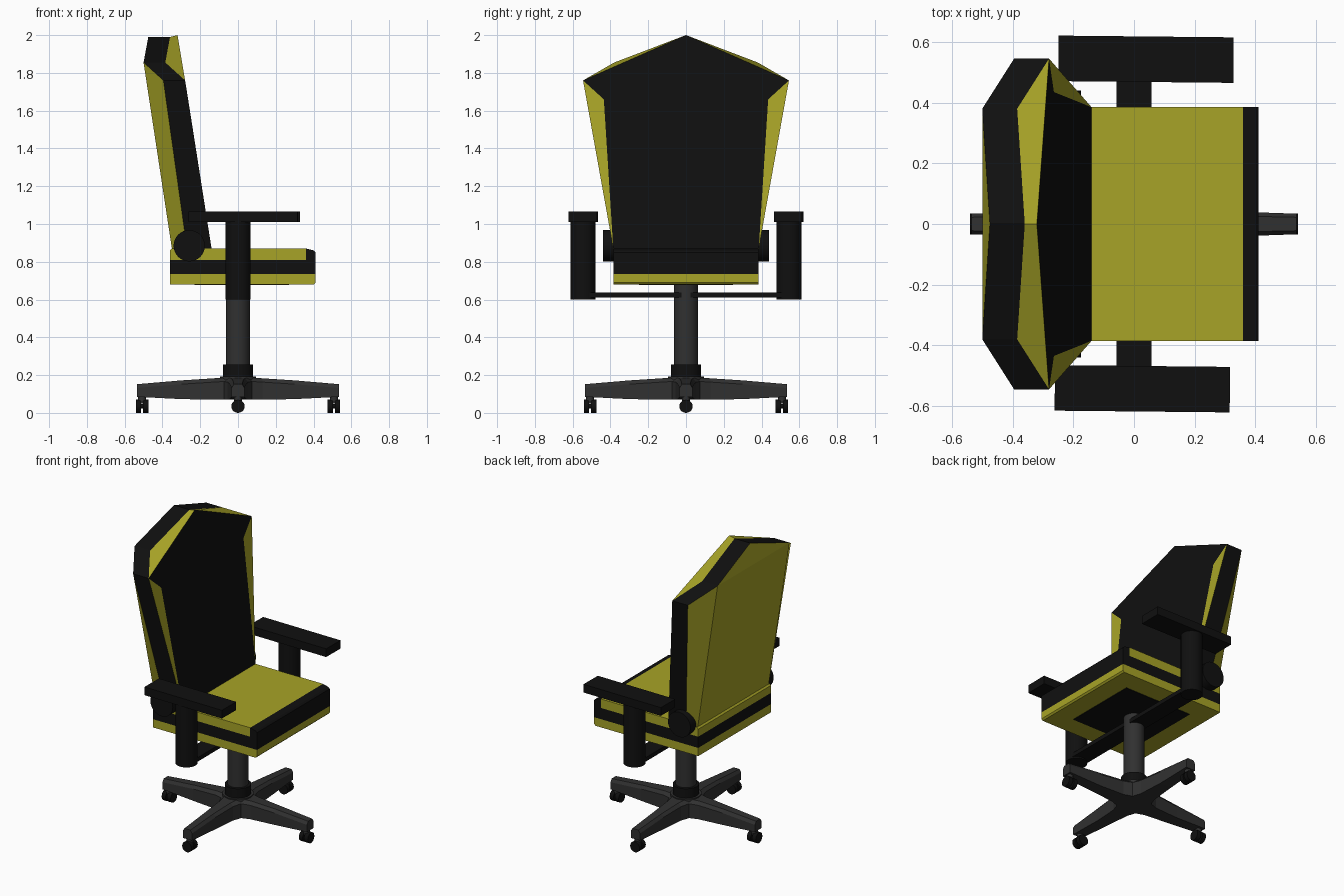
import bpy, bmesh, math
from mathutils import Matrix, Vector

if "Cube" in bpy.data.objects:
    bpy.data.objects.remove(bpy.data.objects["Cube"])


def material(name, rgb):
    m = bpy.data.materials.new(name)
    m.diffuse_color = (*rgb, 1)
    m.use_nodes = True
    m.node_tree.nodes["Principled BSDF"].inputs["Base Color"].default_value = m.diffuse_color
    return m


YELLOW = material("yellow", (0.39, 0.37, 0.02))
BLACK = material("black", (0.005, 0.005, 0.005))
GREY = material("dark_grey", (0.03, 0.03, 0.03))


def finish(name, bm, *mats):
    bmesh.ops.recalc_face_normals(bm, faces=bm.faces)
    me = bpy.data.meshes.new(name)
    bm.to_mesh(me)
    bm.free()
    for m in mats:
        me.materials.append(m)
    ob = bpy.data.objects.new(name, me)
    bpy.context.collection.objects.link(ob)
    return ob


def box(name, lo, hi, mat, turn=0):
    bm = bmesh.new()
    lo, hi = Vector(lo), Vector(hi)
    bmesh.ops.create_cube(bm, size=1, matrix=Matrix.Diagonal((*(hi - lo), 1)))
    ob = finish(name, bm, mat)
    ob.location = (lo + hi) / 2
    ob.rotation_euler.z = turn
    return ob


def cylinder(name, a, b, r, mat, sides=32):
    a, b = Vector(a), Vector(b)
    d = b - a
    bm = bmesh.new()
    bmesh.ops.create_cone(bm, cap_ends=True, segments=sides, radius1=r, radius2=r, depth=d.length)
    ob = finish(name, bm, mat)
    ob.location = (a + b) / 2
    ob.rotation_euler = d.to_track_quat('Z', 'Y').to_euler()
    for p in ob.data.polygons:
        p.use_smooth = len(p.vertices) == 4
    return ob


def prism(name, profile, half, mat):
    """Extrude an x-z profile across the chair's width."""
    bm = bmesh.new()
    f = bm.faces.new([bm.verts.new((x, -half, z)) for x, z in profile])
    ext = bmesh.ops.extrude_face_region(bm, geom=[f])["geom"]
    bmesh.ops.translate(bm, vec=(0, 2 * half, 0), verts=[v for v in ext if isinstance(v, bmesh.types.BMVert)])
    return finish(name, bm, mat)


# Layered seat cushion with a black front nose
prism("seat_base", [(-.36, .68), (.40, .68), (.41, .69), (.41, .735), (-.36, .735)], .385, YELLOW)
prism("seat_band", [(-.36, .735), (.41, .735), (.41, .81), (-.36, .81)], .385, BLACK)
prism("seat_cushion", [(-.36, .81), (.36, .81), (.36, .87), (-.35, .87), (-.36, .86)], .385, YELLOW)
prism("seat_nose", [(.36, .81), (.41, .81), (.41, .85), (.40, .86), (.36, .87)], .385, BLACK)
box("seat_underplate", (-.23, -.25, .676), (.27, .25, .69), BLACK)

# Faceted backrest: one half described, the other mirrored
pts = {
    "A": (-.385, .38, 1.855), "B": (-.50, .38, 1.855), "C": (-.36, 0, 1.99), "D": (-.475, 0, 1.99),
    "E": (-.395, .545, 1.76), "F": (-.28, .545, 1.76), "G": (-.32, 0, 2.0), "I": (-.264, .435, 1.66),
    "K": (-.14, .385, .87), "J": (-.27, .385, .87), "L": (-.35, .375, .87),
    "k": (-.14, 0, .87), "j": (-.27, 0, .87), "l": (-.35, 0, .87), "b": (-.50, 0, 1.855),
}
faces = [("GFIKk", 1), ("FIK", 0), ("AFGC", 0), ("ABEF", 1), ("ABDC", 1), ("FEJK", 1),
         ("EBLJ", 0), ("BbD", 0), ("BLlb", 0), ("KJLljk", 1)]
bm = bmesh.new()
v = {k: bm.verts.new(p) for k, p in pts.items()}
for loop, slot in faces:
    bm.faces.new([v[c] for c in loop]).material_index = slot
dup = bmesh.ops.duplicate(bm, geom=bm.verts[:] + bm.edges[:] + bm.faces[:])["geom"]
for e in dup:
    if isinstance(e, bmesh.types.BMVert):
        e.co.y *= -1
bmesh.ops.remove_doubles(bm, verts=bm.verts, dist=1e-4)
finish("backrest", bm, YELLOW, BLACK)
cylinder("backrest_hinge", (-.258, -.44, .885), (-.258, .44, .885), .083, BLACK)

# Armrests and their crossbar
for side, s in (("left", 1), ("right", -1)):
    cylinder(side + "_arm_post", (0, s * .545, .6), (0, s * .545, 1.03), .067, BLACK)
    dx = .006 * s
    box(side + "_arm_pad", (-.255 + dx, s * .543 - .075, 1.01), (.322 + dx, s * .543 + .075, 1.065), BLACK, -.01)
box("arm_crossbar", (-.058, -.52, .61), (.058, .52, .637), BLACK)

# Centre column
cylinder("column", (0, 0, .15), (0, 0, .70), .063, GREY)
cylinder("column_collar", (0, 0, .19), (0, 0, .255), .08, BLACK)
cylinder("base_hub", (0, 0, .07), (0, 0, .192), .095, GREY, 16)

# Four-star base: tapered legs, each with a twin-wheel caster
sections = [(.04, .085, .07, .188), (.13, .055, .07, .183), (.30, .042, .073, .172), (.535, .034, .085, .152)]
for i in range(4):
    turn = Matrix.Rotation(i * math.pi / 2, 4, 'Z')
    bm = bmesh.new()
    rings = [[bm.verts.new(turn @ Vector(p)) for p in
              ((r, -w, lo), (r, w, lo), (r, w, hi - .02), (r, w * .65, hi), (r, -w * .65, hi), (r, -w, hi - .02))]
             for r, w, lo, hi in sections]
    for a, b in zip(rings, rings[1:]):
        for j in range(6):
            k = (j + 1) % 6
            bm.faces.new((a[j], a[k], b[k], b[j]))
    bm.faces.new(rings[0])
    bm.faces.new(rings[-1])
    finish(f"base_leg_{i + 1}", bm, GREY)
    n = f"caster_{i + 1}"
    cylinder(n + "_stem", turn @ Vector((.508, 0, .05)), turn @ Vector((.508, 0, .10)), .021, GREY, 12)
    cylinder(n + "_axle", turn @ Vector((.48, 0, .035)), turn @ Vector((.535, 0, .035)), .012, BLACK, 12)
    for tag, r in (("inner", .475), ("outer", .513)):
        cylinder(f"{n}_{tag}_wheel", turn @ Vector((r, 0, .035)), turn @ Vector((r + .028, 0, .035)), .035, BLACK, 20)
